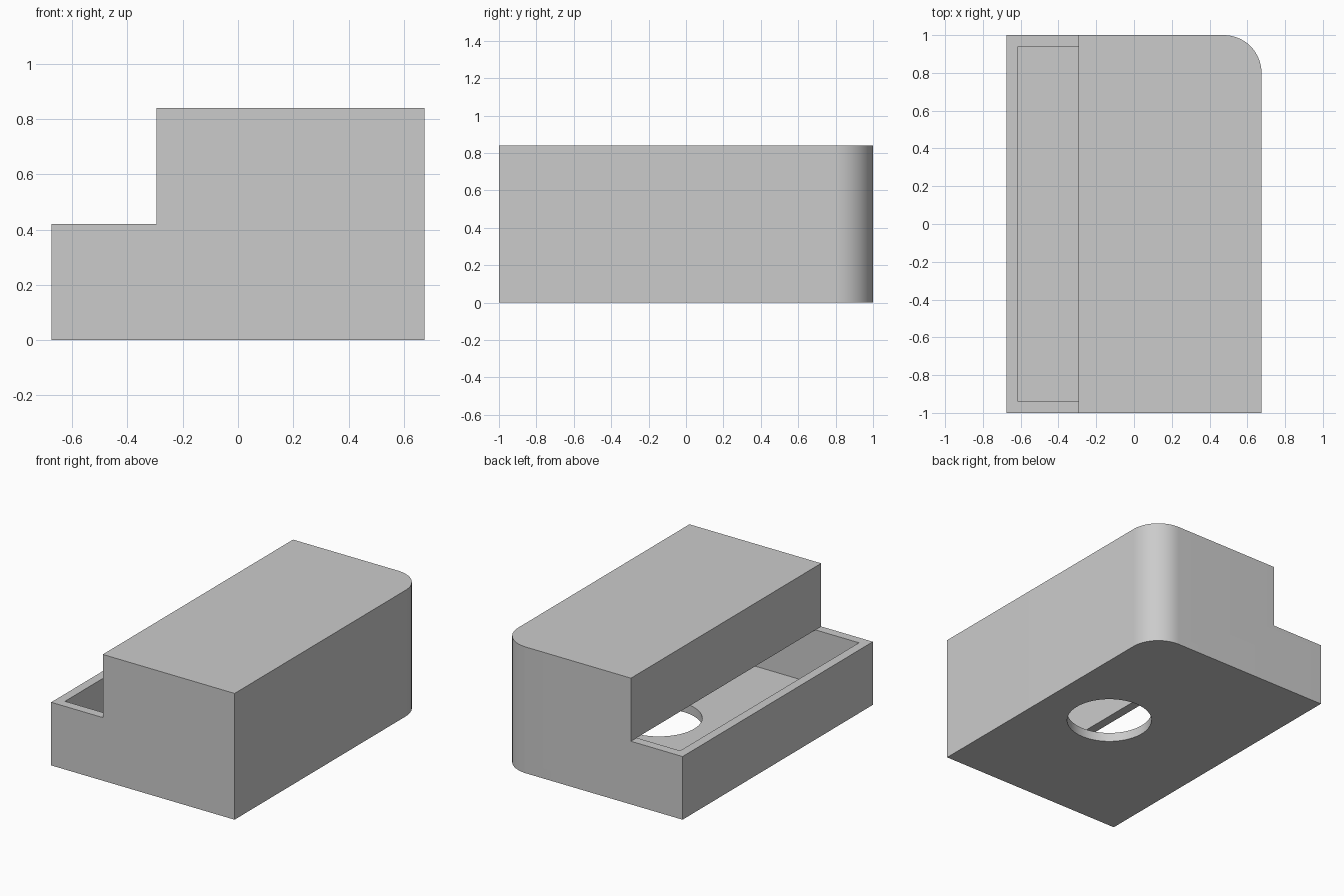
import bpy, bmesh, math

cube = bpy.data.objects.get("Cube")
if cube:
    bpy.data.objects.remove(cube, do_unlink=True)

# Main dimensions
HALF_X, HALF_Y, HEIGHT = 0.675, 1.0, 0.84
STEP_X, STEP_Z = -0.295, 0.42
WALL, CORNER = 0.06, 0.2

grey = bpy.data.materials.new("plain grey")
grey.use_nodes = True
grey.diffuse_color = (0.6, 0.6, 0.6, 1)
grey.node_tree.nodes["Principled BSDF"].inputs["Base Color"].default_value = (0.6, 0.6, 0.6, 1)


def make_object(name, bm):
    bmesh.ops.recalc_face_normals(bm, faces=bm.faces)
    mesh = bpy.data.meshes.new(name)
    bm.to_mesh(mesh)
    bm.free()
    mesh.materials.append(grey)
    obj = bpy.data.objects.new(name, mesh)
    bpy.context.collection.objects.link(obj)
    return obj


def side_extrusion(name, profile, half_y, radius):
    """Extrude an x-z profile along y and round its back +x vertical edge."""
    bm = bmesh.new()
    face = bm.faces.new([bm.verts.new((x, -half_y, z)) for x, z in profile])
    geom = bmesh.ops.extrude_face_region(bm, geom=[face])["geom"]
    moved = [v for v in geom if isinstance(v, bmesh.types.BMVert)]
    bmesh.ops.translate(bm, verts=moved, vec=(0, 2 * half_y, 0))
    max_x = max(x for x, z in profile)
    corner = [e for e in bm.edges
              if all(v.co.x > max_x - 0.001 and v.co.y > half_y - 0.001 for v in e.verts)]
    bmesh.ops.bevel(bm, geom=corner, offset=radius, segments=16,
                    profile=0.5, affect='EDGES')
    return make_object(name, bm)


def cut(target, cutter):
    mod = target.modifiers.new(cutter.name, 'BOOLEAN')
    mod.operation = 'DIFFERENCE'
    mod.solver = 'EXACT'
    mod.object = cutter
    cutter.hide_render = True
    bpy.context.view_layer.objects.active = target
    bpy.ops.object.modifier_apply(modifier=mod.name)
    bpy.data.objects.remove(cutter, do_unlink=True)


# Stepped outer housing
housing = side_extrusion("stepped_housing", [
    (-HALF_X, 0), (HALF_X, 0), (HALF_X, HEIGHT),
    (STEP_X, HEIGHT), (STEP_X, STEP_Z), (-HALF_X, STEP_Z)], HALF_Y, CORNER)

# Hollow inside, open through the low step
inner = HALF_X - WALL
cavity = side_extrusion("cavity_cutter", [
    (-inner, WALL), (inner, WALL), (inner, HEIGHT - WALL),
    (STEP_X + WALL, HEIGHT - WALL), (STEP_X + WALL, STEP_Z), (STEP_X, STEP_Z),
    (STEP_X - WALL, STEP_Z + WALL), (-inner, STEP_Z + WALL), (-inner, STEP_Z)],
    HALF_Y - WALL, CORNER - WALL)
cut(housing, cavity)

# Round hole in the floor
bm = bmesh.new()
bmesh.ops.create_cone(bm, cap_ends=True, segments=64, radius1=0.262, radius2=0.262, depth=0.24)
bmesh.ops.translate(bm, verts=bm.verts, vec=(0.2, 0, 0))
cut(housing, make_object("hole_cutter", bm))

# Smooth curves, sharp edges
bpy.ops.object.select_all(action='DESELECT')
housing.select_set(True)
bpy.context.view_layer.objects.active = housing
bpy.ops.object.shade_smooth_by_angle(angle=math.radians(30))
